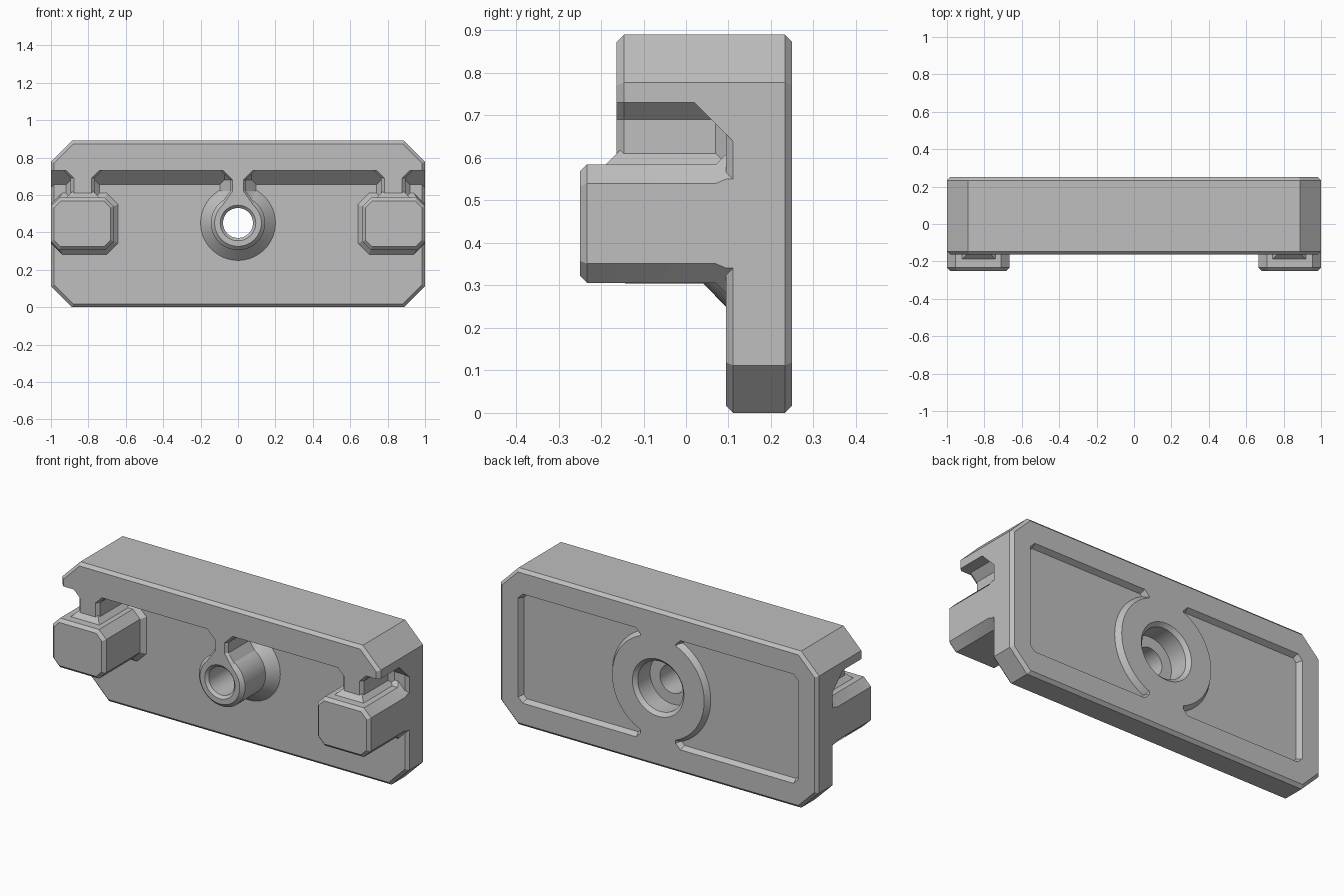
import bpy, bmesh, math

cube = bpy.data.objects.get("Cube")
if cube:
    bpy.data.objects.remove(cube, do_unlink=True)

grey = bpy.data.materials.new("plain grey")
grey.use_nodes = True
COLOUR = (0.52, 0.52, 0.52, 1)
grey.diffuse_color = COLOUR
grey.node_tree.nodes["Principled BSDF"].inputs["Base Color"].default_value = COLOUR

FRONT, PLATE, BACK = -0.163, 0.094, 0.25
BEVEL = 0.017
BORE_Z = 0.45


def loft(name, rings):
    """Closed solid through rings with equal point counts."""
    bm = bmesh.new()
    loops = [[bm.verts.new(p) for p in ring] for ring in rings]
    for a, b in zip(loops, loops[1:]):
        for i in range(len(a)):
            j = (i + 1) % len(a)
            bm.faces.new((a[i], a[j], b[j], b[i]))
    bm.faces.new(loops[0])
    bm.faces.new(loops[-1])
    bmesh.ops.recalc_face_normals(bm, faces=bm.faces)
    mesh = bpy.data.meshes.new(name)
    bm.to_mesh(mesh)
    bm.free()
    mesh.materials.append(grey)
    obj = bpy.data.objects.new(name, mesh)
    bpy.context.collection.objects.link(obj)
    return obj


def octagon(y, x0, x1, z0, z1, cut, grow=0.0, side=1):
    """Rectangle with cut corners in the plane at depth y."""
    x0, x1, z0, z1 = x0 - grow, min(x1 + grow, 1), z0 - grow, z1 + grow
    c = cut + 0.586 * grow
    pts = [(x0 + c, z0), (x1 - c, z0), (x1, z0 + c), (x1, z1 - c),
           (x1 - c, z1), (x0 + c, z1), (x0, z1 - c), (x0, z0 + c)]
    return [(side * x, y, z) for x, z in pts]


def turned(name, profile, steps=64):
    """Solid of revolution about the bore axis from (y, radius) pairs."""
    angles = [math.tau * i / steps for i in range(steps)]
    return loft(name, [[(r * math.cos(a), y, BORE_Z + r * math.sin(a))
                        for a in angles] for y, r in profile])


def combine(target, tool, operation):
    """Boolean the tool into the target and discard the tool."""
    mod = target.modifiers.new("combine", 'BOOLEAN')
    mod.operation = operation
    mod.solver = 'EXACT'
    mod.object = tool
    bpy.context.view_layer.objects.active = target
    bpy.ops.object.modifier_apply(modifier=mod.name)
    bpy.data.objects.remove(tool, do_unlink=True)


def slab(name, front):
    """Bevelled cut-corner slab from the given front to the back."""
    depths = [(front, -BEVEL), (front + BEVEL, 0), (BACK - BEVEL, 0), (BACK, -BEVEL)]
    return loft(name, [octagon(y, -1, 1, 0, 0.89, 0.112, g) for y, g in depths])


def neck(name, centre, half, flare, low, fillet, inset, side=1):
    """Narrow web below the ledge, flared at the top and at the plate."""
    outline = [(half + flare, 0.76), (half + flare, 0.73), (half, 0.73 - flare)] + low
    depths = [(FRONT, -inset), (FRONT + BEVEL, 0), (PLATE - fillet, 0),
              (PLATE, fillet), (0.13, fillet)]
    rings = []
    for y, g in depths:
        right = [(centre + x + g, z) for x, z in outline]
        left = [(centre - x - g, z) for x, z in reversed(outline)]
        rings.append([(side * x, y, z) for x, z in right + left])
    return loft(name, rings)


# Overhanging ledge, its underside sloping into the plate
ledge = slab("ledge", FRONT)
under = [(-0.5, -0.1), (0.15, -0.1), (0.15, 0.6), (0.02, 0.73), (-0.5, 0.73)]
combine(ledge, loft("ledge_cutter", [[(x, y, z) for y, z in under] for x in (-1.2, 1.2)]),
        'DIFFERENCE')

# Back plate
body = slab("mounting_plate", PLATE)
combine(body, ledge, 'UNION')

# Side blocks with flared feet and necks
for side in (1, -1):
    depths = [(-0.25, -BEVEL), (-0.25 + BEVEL, 0), (0.07, 0), (PLATE, 0.024), (0.15, 0.024)]
    block = loft("side_block", [octagon(y, 0.665, 1, 0.306, 0.585, 0.045, g, side)
                                for y, g in depths])
    combine(body, block, 'UNION')

    foot_rings = []
    for z, g in [(0.565, 0.025), (0.585, 0.025), (0.62, -0.01)]:
        w, front = 0.065 + g, FRONT - g
        foot_rings.append([(side * (0.83 + x), y, z) for x, y in
                           [(-w, front), (w, front), (w, 0.12), (-w, 0.12)]])
    combine(body, loft("neck_foot", foot_rings), 'UNION')
    combine(body, neck("side_neck", 0.83, 0.065, 0.04, [(0.065, 0.56)], 0.024, 0.017, side),
            'UNION')

# Central boss and its web
combine(body, turned("boss", [(FRONT, 0.125), (-0.143, 0.145), (0.04, 0.145),
                              (PLATE, 0.2), (0.15, 0.2)]), 'UNION')
combine(body, neck("boss_neck", 0, 0.043, 0.05, [(0.043, 0.62), (0.1, 0.54)], 0.054, 0.014),
        'UNION')

# Screw bore, counterbored from the back
combine(body, turned("bore_cutter", [(-0.2, 0.132), (-0.148, 0.08), (0.12, 0.08),
                                     (0.12, 0.142), (0.23, 0.142), (0.27, 0.182)]),
        'DIFFERENCE')

# Shallow recesses in the back, curved around the bore
for side in (1, -1):
    recess = loft("recess_cutter", [octagon(y, 0.125, 0.865, 0.15, 0.74, c, g, side)
                                    for y, c, g in [(0.22, 0.02, 0), (0.28, 0.02, 0.03)]])
    combine(recess, turned("recess_island", [(0.2, 0.323), (0.3, 0.256)]), 'DIFFERENCE')
    combine(body, recess, 'DIFFERENCE')

# Smooth round surfaces, crisp edges
bpy.ops.object.select_all(action='DESELECT')
body.select_set(True)
bpy.context.view_layer.objects.active = body
bpy.ops.object.shade_smooth_by_angle(angle=math.radians(20))
